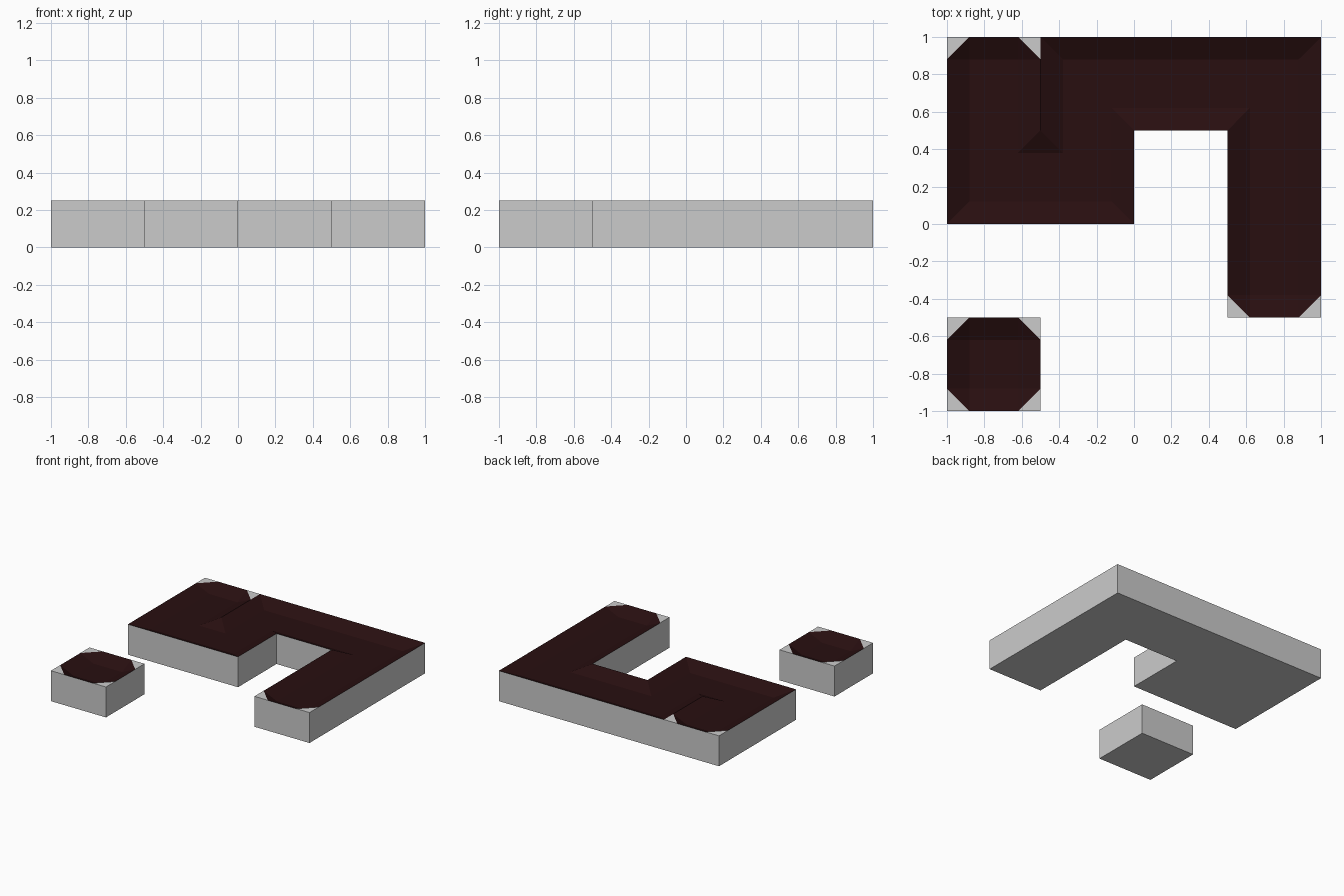
import bpy
from mathutils import Vector

if "Cube" in bpy.data.objects:
    bpy.data.objects.remove(bpy.data.objects["Cube"])

HEIGHT, BAND, DEPTH = 0.25, 0.12, 0.055
DIRS = {"U": Vector((0, 1)), "D": Vector((0, -1)),
        "L": Vector((-1, 0)), "R": Vector((1, 0))}

dark = bpy.data.materials.new("dark_red")
dark.diffuse_color = (0.021, 0.0045, 0.005, 1)
dark.use_nodes = True
dark.node_tree.nodes["Principled BSDF"].inputs["Base Color"].default_value = dark.diffuse_color


def make_object(name, faces, material=None):
    # Build a mesh from polygons, sharing equal corners
    index, polys = {}, []
    for face in faces:
        keys = list(dict.fromkeys(tuple(round(c, 4) for c in p) for p in face))
        polys.append([index.setdefault(k, len(index)) for k in keys])
    mesh = bpy.data.meshes.new(name)
    mesh.from_pydata(list(index), [], polys)
    mesh.update()
    obj = bpy.data.objects.new(name, mesh)
    bpy.context.collection.objects.link(obj)
    if material:
        mesh.materials.append(material)


def track(name, start, moves, ends, seam=()):
    """Block whose outline is walked counter-clockwise, with a sunken dark top.
    ends: corners with a flat grey triangle; seam: corners on an inner ridge."""
    n = len(moves)
    dirs = [DIRS[m[0]] for m in moves]
    corners, p = [], Vector(start)
    for d, (_, length) in zip(dirs, moves):
        corners.append(p.copy())
        p = p + d * length

    def at(v, z):
        return (v.x, v.y, z)

    rim_in, rim_out, floor, body, top = [], [], [], [], []
    for i, c in enumerate(corners):
        d0, d1 = dirs[i - 1], dirs[i]
        cut = BAND if i in ends else 0
        a, b = at(c - d0 * cut, HEIGHT), at(c + d1 * cut, HEIGHT)
        inner = c + BAND * (d0.orthogonal() + d1.orthogonal())
        f = at(inner, HEIGHT - DEPTH)
        rim_in.append(a)
        rim_out.append(b)
        floor.append(f)
        if cut:
            body.append([a, at(c, HEIGHT), b])
            top.append([a, b, f])

    # Sloping bands and sunken floor
    for i in range(n):
        j = (i + 1) % n
        top.append([rim_out[i], rim_in[j], floor[j], floor[i]])
    top.append(floor)

    # Outer walls and underside
    outline = [c for i, c in enumerate(corners) if i not in seam]
    for c, d in zip(outline, outline[1:] + outline[:1]):
        body.append([at(c, 0), at(d, 0), at(d, HEIGHT), at(c, HEIGHT)])
    body.append([at(c, 0) for c in reversed(outline)])

    make_object(name + "_body", body)
    make_object(name + "_top", top, dark)


# Long winding block; it folds back on itself along a ridge
track("winding_block", (-1, 1),
      [("D", 1), ("R", 1), ("U", .5), ("R", .5), ("D", 1), ("R", .5),
       ("U", 1.5), ("L", 1.5), ("D", .5), ("L", 0), ("U", .5), ("L", .5)],
      ends={0, 5, 6, 11}, seam={8, 9, 10, 11})

# Separate single block
track("single_block", (-1, -.5),
      [("D", .5), ("R", .5), ("U", .5), ("L", .5)], ends={0, 1, 2, 3})
